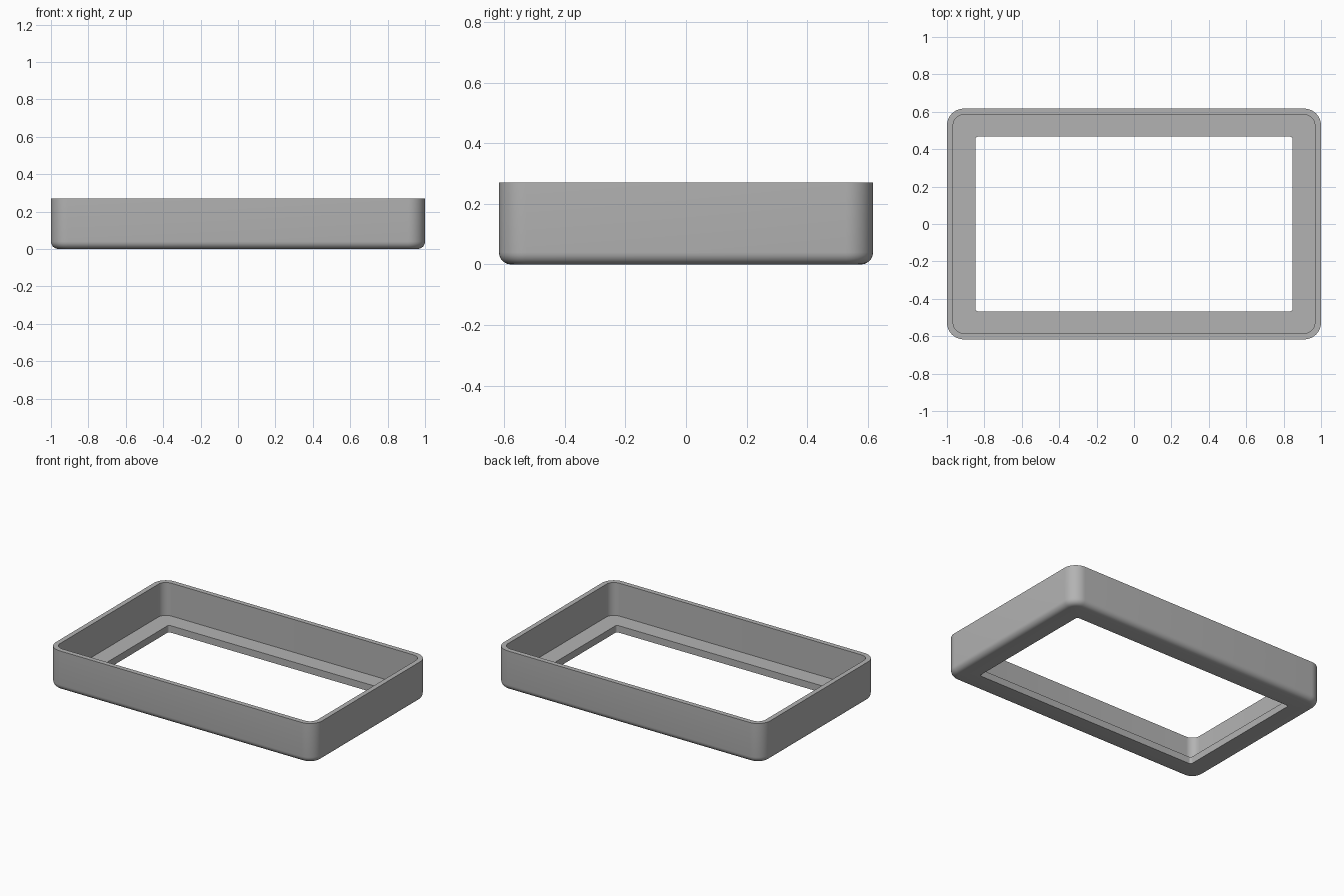
import bpy
import bmesh
from math import sin, cos, pi, radians

cube = bpy.data.objects.get("Cube")
if cube:
    bpy.data.objects.remove(cube, do_unlink=True)

HALF_X, HALF_Y, HEIGHT = 1.0, 0.617, 0.27
CORNER, FILLET, WALL, FLOOR = 0.09, 0.04, 0.033, 0.047
OPEN_X, OPEN_Y, OPEN_R = 0.848, 0.467, 0.015
STEPS = 10

grey = bpy.data.materials.new("plain grey")
grey.use_nodes = True
colour = (0.45, 0.45, 0.45, 1)
grey.diffuse_color = colour
grey.node_tree.nodes["Principled BSDF"].inputs["Base Color"].default_value = colour


def ring(bm, hx, hy, radius, z):
    """Rounded rectangle of vertices, counter-clockwise from above."""
    verts = []
    for quarter, (sx, sy) in enumerate([(1, 1), (-1, 1), (-1, -1), (1, -1)]):
        for i in range(STEPS + 1):
            a = (quarter + i / STEPS) * pi / 2
            verts.append(bm.verts.new((sx * (hx - radius) + radius * cos(a),
                                       sy * (hy - radius) + radius * sin(a), z)))
    return verts


bm = bmesh.new()

# Outer shell: bottom fillet, then the rim and the inside of the wall
rings = []
for i in range(7):
    a = i / 6 * pi / 2
    inset = FILLET * (1 - sin(a))
    rings.append(ring(bm, HALF_X - inset, HALF_Y - inset, CORNER - inset,
                      FILLET * (1 - cos(a))))
rings.append(ring(bm, HALF_X, HALF_Y, CORNER, HEIGHT))
for z in (HEIGHT, FLOOR):
    rings.append(ring(bm, HALF_X - WALL, HALF_Y - WALL, CORNER - WALL, z))

# Floor ledge and the window opening
for z in (FLOOR, 0):
    rings.append(ring(bm, OPEN_X, OPEN_Y, OPEN_R, z))

# Join consecutive rings into a closed band
for lower, upper in zip(rings, rings[1:] + rings[:1]):
    n = len(lower)
    for i in range(n):
        j = (i + 1) % n
        bm.faces.new((lower[i], lower[j], upper[j], upper[i]))
bmesh.ops.recalc_face_normals(bm, faces=bm.faces[:])

mesh = bpy.data.meshes.new("bezel_frame")
bm.to_mesh(mesh)
bm.free()
mesh.materials.append(grey)
frame = bpy.data.objects.new("bezel_frame", mesh)
bpy.context.collection.objects.link(frame)

bpy.ops.object.select_all(action='DESELECT')
frame.select_set(True)
bpy.context.view_layer.objects.active = frame
bpy.ops.object.shade_smooth_by_angle(angle=radians(30))
